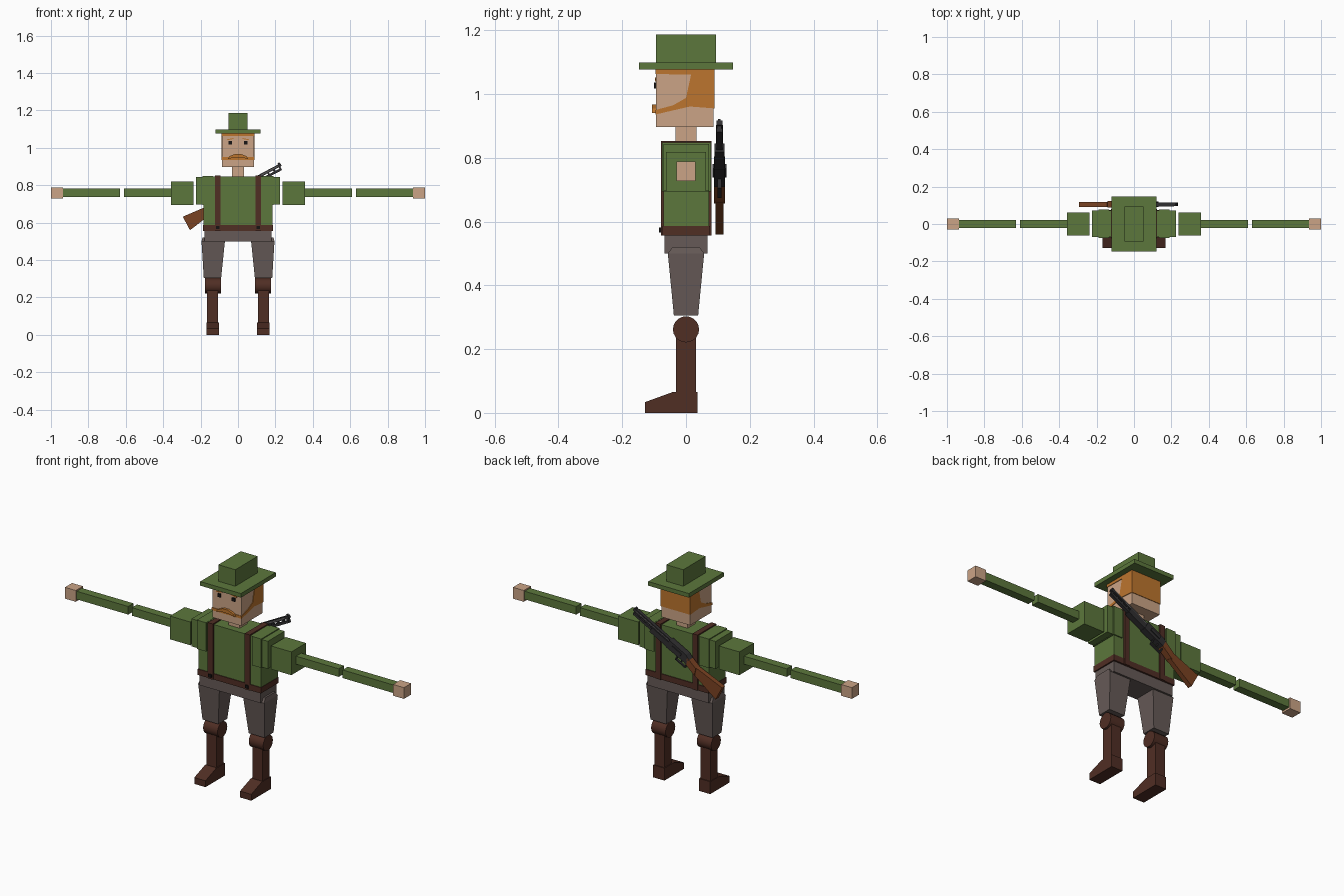
import bpy, bmesh, math

if "Cube" in bpy.data.objects:
    bpy.data.objects.remove(bpy.data.objects["Cube"])


def mat(name, r, g, b):
    m = bpy.data.materials.new(name)
    lin = [((c / 255 + 0.055) / 1.055) ** 2.4 for c in (r, g, b)]
    m.diffuse_color = (*lin, 1)
    m.use_nodes = True
    m.node_tree.nodes["Principled BSDF"].inputs["Base Color"].default_value = m.diffuse_color
    return m


GREEN = mat("green cloth", 92, 119, 60)
SKIN = mat("skin", 203, 164, 134)
HAIR = mat("orange hair", 188, 117, 46)
GREY = mat("grey trousers", 102, 90, 87)
LEATHER = mat("brown leather", 80, 46, 36)
WOOD = mat("gun wood", 122, 66, 34)
METAL = mat("dark metal", 48, 47, 49)
BLACK = mat("black", 22, 20, 20)
STEEL = mat("worn steel", 95, 92, 92)


def make(name, verts, faces, m):
    bm = bmesh.new()
    vs = [bm.verts.new(v) for v in verts]
    for f in faces:
        bm.faces.new([vs[i] for i in f])
    bmesh.ops.recalc_face_normals(bm, faces=bm.faces)
    me = bpy.data.meshes.new(name)
    bm.to_mesh(me)
    bm.free()
    me.materials.append(m)
    ob = bpy.data.objects.new(name, me)
    bpy.context.collection.objects.link(ob)
    return ob


def loft(name, a, b, m):
    """Solid between two matching outlines."""
    n = len(a)
    faces = [tuple(range(n)), tuple(range(n, 2 * n))]
    faces += [(i, (i + 1) % n, n + (i + 1) % n, n + i) for i in range(n)]
    return make(name, a + b, faces, m)


def box(name, x0, x1, y0, y1, z0, z1, m):
    ring = [(x0, y0), (x1, y0), (x1, y1), (x0, y1)]
    return loft(name, [(x, y, z0) for x, y in ring], [(x, y, z1) for x, y in ring], m)


def prism_x(name, pts, x0, x1, m):
    return loft(name, [(x0, y, z) for y, z in pts], [(x1, y, z) for y, z in pts], m)


def prism_y(name, pts, y0, y1, m):
    return loft(name, [(x, y0, z) for x, z in pts], [(x, y1, z) for x, z in pts], m)


def side_box(name, s, x0, x1, *rest):
    a, b = sorted((s * x0, s * x1))
    return box(name, a, b, *rest)


# Hat
box("hat_crown", -.05, .05, -.094, .094, 1.097, 1.187, GREEN)
box("hat_brim", -.12, .12, -.147, .147, 1.077, 1.099, GREEN)

# Head, hair and face
box("head", -.085, .085, -.094, .087, .897, 1.078, SKIN)
box("neck", -.033, .033, -.033, .033, .84, .9, SKIN)
hair = [(-.096, 1.0775), (-.096, 1.063), (.016, 1.061), (0, .988), (-.04, .965),
        (-.096, .95), (-.096, .936), (.012, .961), (.09, .955), (.09, 1.0775)]
prism_x("hair", hair, -.088, .088, HAIR)
stache = [(-.055, .94), (-.045, .955), (-.015, .967), (.015, .967),
          (.045, .955), (.055, .94), (.02, .948), (-.02, .948)]
prism_y("moustache", stache, -.107, -.09, HAIR)
for s in (-1, 1):
    box("eye", s * .042 - .009, s * .042 + .009, -.1, -.09, 1.018, 1.036, BLACK)
    prism_y("eyebrow", [(s * .025, 1.047), (s * .06, 1.04), (s * .06, 1.045), (s * .025, 1.052)],
            -.098, -.09, HAIR)

# Torso, belt and hips
box("torso", -.185, .185, -.07, .072, .58, .847, GREEN)
box("belt", -.187, .187, -.074, .076, .556, .587, LEATHER)
box("hips", -.18, .18, -.067, .067, .5, .558, GREY)

for s in (-1, 1):
    # Shoulder steps and arms with gaps at the joints
    side_box("shoulder", s, .135, .19, -.076, .078, .694, .848, GREEN)
    side_box("shoulder_cap", s, .185, .225, -.07, .072, .696, .843, GREEN)
    side_box("upper_arm", s, .238, .358, -.062, .062, .695, .819, GREEN)
    side_box("middle_arm", s, .355, .61, -.022, .022, .738, .781, GREEN)
    side_box("forearm", s, .632, .94, -.022, .022, .738, .781, GREEN)
    side_box("hand", s, .936, 1, -.03, .03, .728, .788, SKIN)

    # Braces run up the front, over the top and down the back
    side_box("brace_front", s, .094, .124, -.078, -.068, .556, .853, LEATHER)
    side_box("brace_back", s, .094, .124, .07, .08, .556, .853, LEATHER)
    side_box("brace_top", s, .094, .124, -.078, .08, .845, .853, LEATHER)
    side_box("brace_button", s, .1, .118, -.084, -.076, .566, .582, BLACK)

    # Tapered thigh with a chamfered top
    def ring(x0, x1, y, z):
        return [(s * x0, -y, z), (s * x1, -y, z), (s * x1, y, z), (s * x0, y, z)]
    loft("thigh", ring(.09, .183, .038, .305), ring(.07, .195, .057, .5), GREY)
    loft("thigh_top", ring(.07, .195, .057, .5), ring(.076, .19, .042, .521), GREY)

    # Round knee, shin and boot
    knee = [(.041 * math.cos(i * math.tau / 20), .262 + .041 * math.sin(i * math.tau / 20))
            for i in range(20)]
    ob = prism_x("knee", knee, s * .092, s * .177, LEATHER)
    for p in ob.data.polygons:
        p.use_smooth = len(p.vertices) == 4
    for e in ob.data.edges:
        a, b = (ob.data.vertices[i].co.x for i in e.vertices)
        if abs(a - b) < 1e-5:
            e.use_edge_sharp = True
    side_box("shin", s, .106, .165, -.031, .031, .06, .27, LEATHER)
    boot = [(-.128, .002), (-.128, .034), (-.04, .066), (.036, .066), (.036, .002)]
    prism_x("boot", boot, s * .102, s * .168, LEATHER)
    side_box("boot_sole", s, .102, .168, -.128, .036, 0, .004, LEATHER)

# Long gun slung diagonally on the back, laid out along its barrel (u) and across it (v)
CA, SA = math.cos(math.radians(28)), math.sin(math.radians(28))


def gun(name, pts, half, m):
    world = [(.235 + u * CA - v * SA, .9 + u * SA + v * CA) for u, v in pts]
    return prism_y(name, world, .105 - half, .105 + half, m)


def rect(u0, u1, v0, v1):
    return [(u0, v0), (u1, v0), (u1, v1), (u0, v1)]


gun("gun_barrel", rect(-.3, 0, .004, .019), .009, METAL)
gun("gun_tube", rect(-.3, -.01, -.017, -.004), .009, METAL)
for i in range(5):
    gun("barrel_clip", rect(-.018 - i * .034, -.008 - i * .034, -.017, .019), .007, METAL)
gun("barrel_sight", rect(-.012, -.002, .018, .026), .004, METAL)
gun("barrel_stripe", rect(-.26, -.02, .009, .014), .0105, STEEL)
gun("gun_forend", rect(-.25, -.13, -.024, .006), .015, METAL)
gun("gun_receiver", [(-.38, -.022), (-.24, -.026), (-.24, .02), (-.35, .02), (-.38, .008)], .017, METAL)
gun("receiver_bolt", rect(-.33, -.27, -.008, .008), .022, METAL)
# Trigger guard as a small open frame
gun("guard_front", rect(-.315, -.309, -.052, -.02), .006, METAL)
gun("guard_bottom", rect(-.37, -.309, -.056, -.05), .006, METAL)
gun("guard_back", rect(-.376, -.37, -.056, -.02), .006, METAL)
gun("gun_trigger", rect(-.345, -.339, -.044, -.02), .004, METAL)
gun("gun_grip", [(-.44, -.042), (-.365, -.024), (-.365, .012), (-.43, -.004)], .017, WOOD)
gun("gun_stock", [(-.594, -.07), (-.594, .012), (-.43, -.002), (-.43, -.042)], .013, WOOD)
